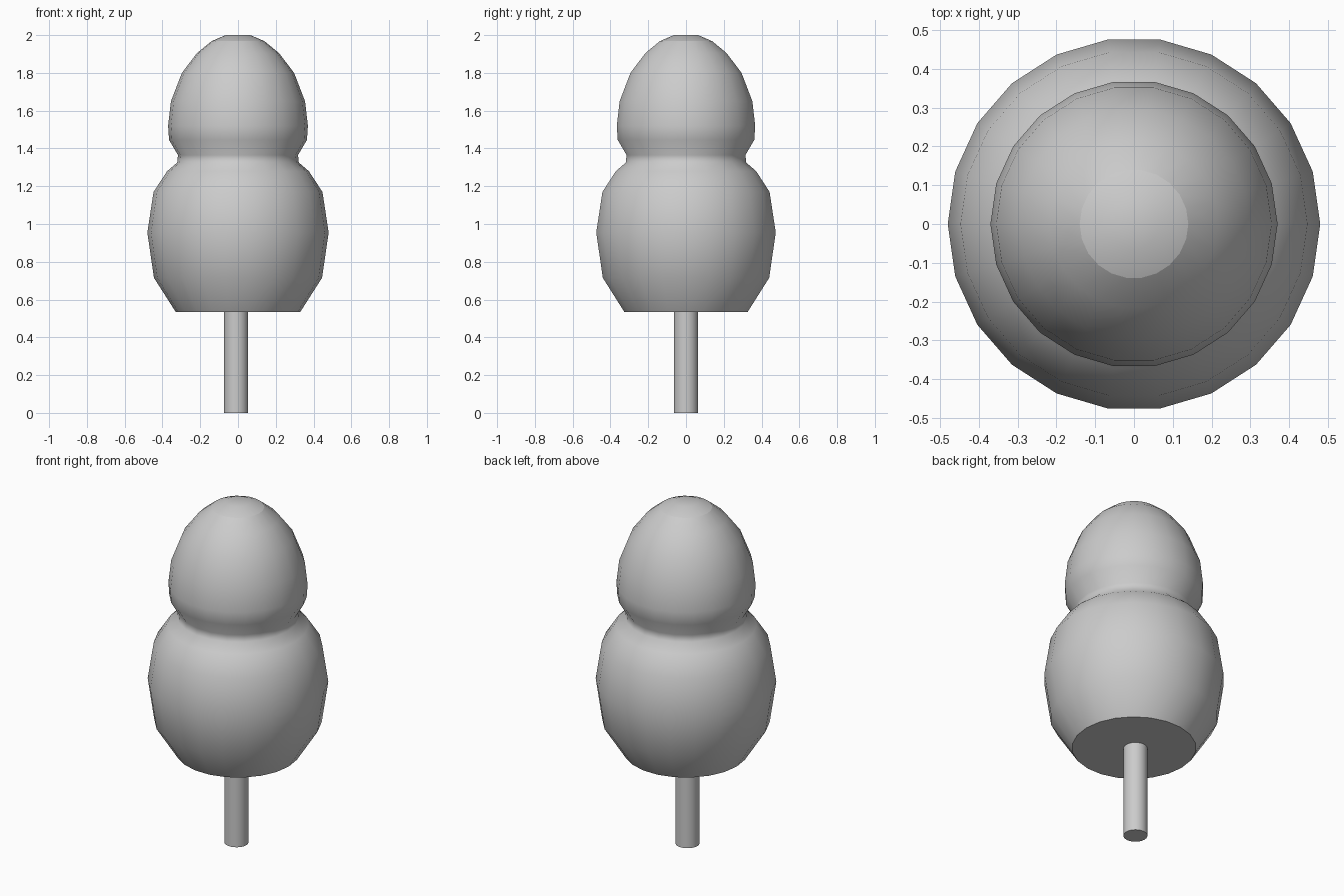
import bpy, bmesh
from math import cos, sin, pi

if "Cube" in bpy.data.objects:
    bpy.data.objects.remove(bpy.data.objects["Cube"])

SIDES = 22


def lathe(name, profile, cx=0.0, sharp_rings=()):
    """Revolve (radius, z) points around a vertical axis, closing both ends."""
    bm = bmesh.new()
    rings = [[bm.verts.new((cx + r * cos(2 * pi * i / SIDES),
                            r * sin(2 * pi * i / SIDES), z))
              for i in range(SIDES)] for r, z in profile]
    for low, high in zip(rings, rings[1:]):
        for i in range(SIDES):
            j = (i + 1) % SIDES
            bm.faces.new((low[i], low[j], high[j], high[i])).smooth = True
    bm.faces.new(rings[0][::-1])
    bm.faces.new(rings[-1]).smooth = True
    # hard creases around chosen rings
    for k in sharp_rings:
        for i in range(SIDES):
            bm.edges.get((rings[k][i], rings[k][(i + 1) % SIDES])).smooth = False
    mesh = bpy.data.meshes.new(name)
    bm.to_mesh(mesh)
    bm.free()
    obj = bpy.data.objects.new(name, mesh)
    bpy.context.collection.objects.link(obj)
    return obj


# Two-tiered foliage with flat underside and a small shallow cap on top
foliage = [(0.33, 0.535), (0.445, 0.715), (0.48, 0.955), (0.447, 1.17),
           (0.375, 1.28), (0.322, 1.325), (0.318, 1.365), (0.365, 1.445),
           (0.37, 1.52), (0.355, 1.65), (0.297, 1.80), (0.217, 1.905),
           (0.14, 1.968), (0.065, 2.0)]
lathe("foliage", foliage, sharp_rings=(0, 12))

# Thin trunk, slightly off centre, running up into the foliage
lathe("trunk", [(0.064, 0.0), (0.064, 0.56)], cx=-0.01, sharp_rings=(0, 1))
